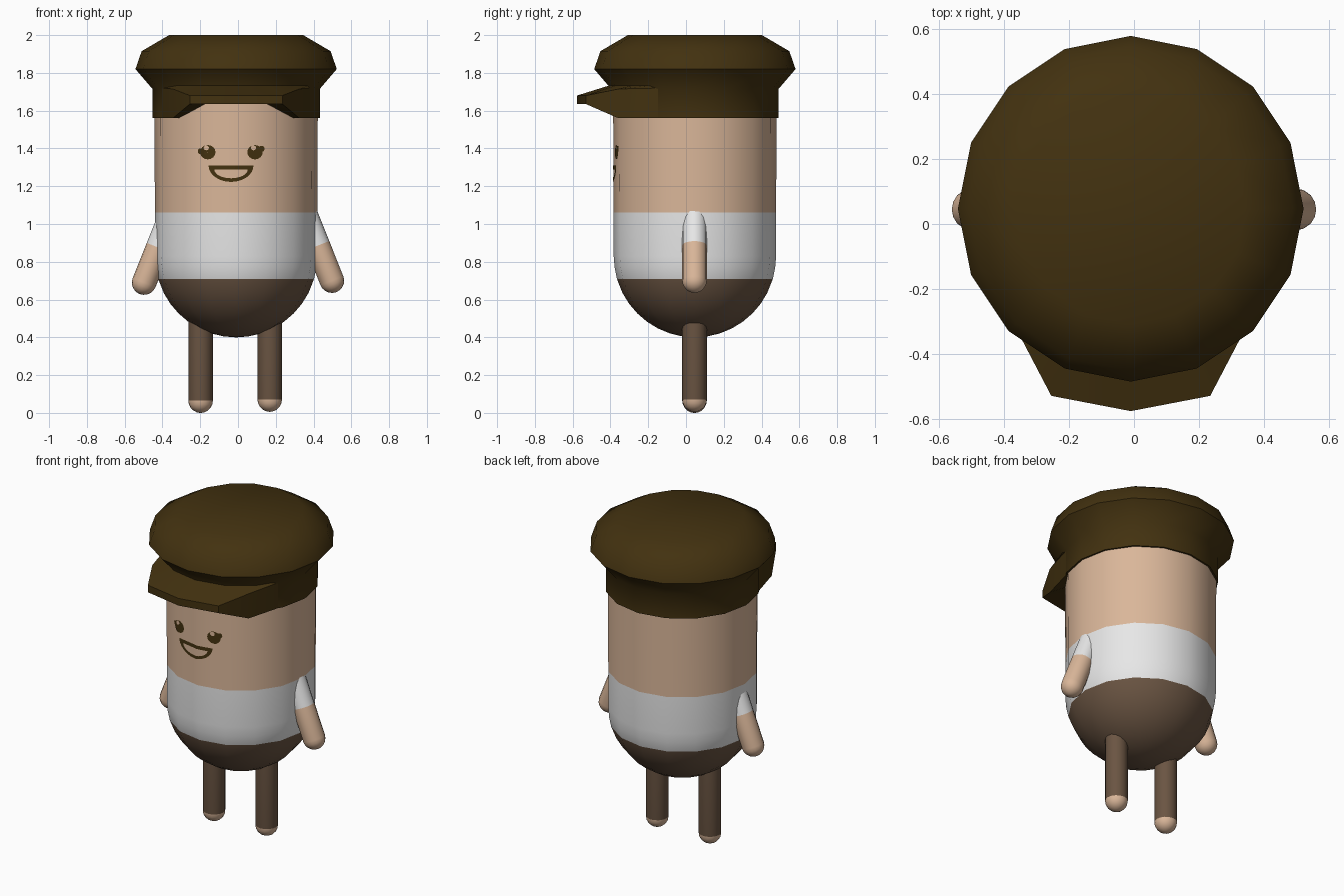
import bpy, bmesh, math
from mathutils import Matrix

if "Cube" in bpy.data.objects:
    bpy.data.objects.remove(bpy.data.objects["Cube"])

CX, CY, R, SIDES = -0.01, 0.047, 0.43, 16


def material(name, col):
    m = bpy.data.materials.new(name)
    m.diffuse_color = (*col, 1)
    m.use_nodes = True
    m.node_tree.nodes["Principled BSDF"].inputs["Base Color"].default_value = m.diffuse_color
    return m


SKIN = material("skin", (0.70, 0.47, 0.32))
WHITE = material("white_shirt", (0.82, 0.82, 0.82))
PANTS = material("brown_trousers", (0.145, 0.09, 0.055))
HAT = material("dark_brown", (0.055, 0.031, 0.005))


def finish(bm, name, mats, rule=None, matrix=None, smooth=None, recalc=True):
    if recalc:
        bmesh.ops.recalc_face_normals(bm, faces=bm.faces)
    if rule:
        for f in bm.faces:
            f.material_index = rule(f.calc_center_median().z)
    if matrix:
        bm.transform(matrix)
    me = bpy.data.meshes.new(name)
    bm.to_mesh(me)
    bm.free()
    for m in mats:
        me.materials.append(m)
    ob = bpy.data.objects.new(name, me)
    bpy.context.collection.objects.link(ob)
    if smooth:
        bpy.ops.object.select_all(action='DESELECT')
        bpy.context.view_layer.objects.active = ob
        ob.select_set(True)
        bpy.ops.object.shade_smooth_by_angle(angle=math.radians(smooth))
    return ob


def lathe(profile, sides=SIDES):
    """Closed solid of revolution around z from (radius, height) points."""
    bm = bmesh.new()
    rings = []
    for r, z in profile:
        rings.append([bm.verts.new((r * math.sin(a), -r * math.cos(a), z))
                      for a in (2 * math.pi * i / sides for i in range(sides))])
    for lo, hi in zip(rings, rings[1:]):
        for i in range(sides):
            j = (i + 1) % sides
            bm.faces.new((lo[i], lo[j], hi[j], hi[i]))
    bm.faces.new(rings[0][::-1])
    bm.faces.new(rings[-1])
    return bm, rings


def dome(r, z, steps):
    """Lower hemisphere profile, centred at height z."""
    return [(max(r * math.sin(a), 0.004), z - r * math.cos(a))
            for a in (math.pi / 2 * i / steps for i in range(steps + 1))]


# Body: rounded bottom, coloured in bands by height
low = [p for p in dome(R, 0.83, 10) if p[1] < 0.69]
profile = low + [(0.413, 0.71), (0.425, 0.77), (R, 0.83), (R, 1.06), (R + 0.003, 1.72)]
bm, _ = lathe(profile)
finish(bm, "body", [PANTS, WHITE, SKIN],
       lambda z: 0 if z < 0.71 else (1 if z < 1.06 else 2),
       Matrix.Translation((CX, CY, 0)), 50)

# Legs and arms
r = 0.065
for side, s in (("left", -1), ("right", 1)):
    bm, _ = lathe(dome(r, 0, 5) + [(r, 0.50)])
    finish(bm, side + "_leg", [SKIN, PANTS], lambda z: 0 if z < 0 else 1,
           Matrix.Translation((-0.015 + 0.183 * s, 0.045, 0.068 + 0.003 * s)), 50)
    bm, _ = lathe(dome(r, 0, 5) + [(r, 0.20), (r, 0.38)])
    finish(bm, side + "_arm", [SKIN, WHITE], lambda z: 0 if z < 0.20 else 1,
           Matrix.Translation((0.497 * s, 0.045, 0.695 + 0.005 * s))
           @ Matrix.Rotation(-0.38 * s, 4, 'Y'), 50)

# Cap: band and puffed crown, with the band raised over the forehead
bm, rings = lathe([(0.425, 1.56), (0.443, 1.56), (0.443, 1.715),
                   (0.533, 1.82), (0.50, 1.915), (0.355, 2.0)])
for ring in rings[:2]:
    for i in (-1, 0, 1):
        ring[i].co.z = 1.635
finish(bm, "cap", [HAT], None, Matrix.Translation((CX, CY, 0)), 55)

# Visor: rim walls, sloping top and arched underside
rim = [(0.40, -0.165, 1.56, 1.72), (0.335, -0.405, 1.56, 1.715),
       (0.245, -0.577, 1.635, 1.68)]
rim = [(-x, y, a, b) for x, y, a, b in rim] + [(0, -0.624, 1.635, 1.68)] + rim[::-1]
bm = bmesh.new()
bot = [bm.verts.new((x, y, a)) for x, y, a, b in rim]
top = [bm.verts.new((x, y, b)) for x, y, a, b in rim]
inner_lo, inner_hi = [], []
for i in range(7):
    a = math.radians(-67.5 + 22.5 * i)
    z = 1.635 if 2 <= i <= 4 else 1.56
    x, y = 0.432 * math.sin(a), -0.432 * math.cos(a)
    inner_lo.append(bm.verts.new((x, y, z)))
    inner_hi.append(bm.verts.new((x, y, 1.74)))
for i in range(6):
    bm.faces.new((bot[i], bot[i + 1], top[i + 1], top[i]))
    bm.faces.new((top[i], top[i + 1], inner_hi[i + 1], inner_hi[i]))
    bm.faces.new((bot[i + 1], bot[i], inner_lo[i], inner_lo[i + 1]))
finish(bm, "cap_visor", [HAT], None, Matrix.Translation((CX, CY, 0)), 30)


# Face details, laid on the faceted body front
def on_face(x, z, lift):
    d = abs(x - CX)
    k = R * math.sin(math.pi / 8)
    t1, t2 = math.tan(math.pi / 16), math.tan(3 * math.pi / 16)
    return (x, CY - R - lift + t1 * min(d, k) + t2 * max(d - k, 0), z)


def strips(name, loops, mat, lift):
    """Fill between successive closed loops of (x, z) points."""
    bm = bmesh.new()
    vs = [[bm.verts.new(on_face(x, z, lift)) for x, z in lp] for lp in loops]
    n = len(vs[0])
    for a, b in zip(vs, vs[1:]):
        for i in range(n):
            j = (i + 1) % n
            f = bm.faces.new((a[i], a[j], b[j], b[i]))
            f.normal_update()
            if f.normal.y > 0:
                f.normal_flip()
    finish(bm, name, [mat], recalc=False)


def disc(name, x, z, rx, rz, mat, lift):
    loops = [[(x + k * rx * math.cos(a), z + k * rz * math.sin(a))
              for a in (2 * math.pi * i / 16 for i in range(16))]
             for k in (1, 0.75, 0.5, 0.25, 0.01)]
    strips(name, loops, mat, lift)


for side, x, lx, lz in (("left", -0.16, -0.197, 1.385), ("right", 0.09, 0.125, 1.398)):
    disc(side + "_eye", x, 1.38, 0.041, 0.038, HAT, 0.005)
    disc(side + "_eyelash", lx, lz, 0.016, 0.016, HAT, 0.004)
    disc(side + "_eye_glint", x - 0.008, 1.403, 0.014, 0.013, SKIN, 0.007)


def smile(w, top_z, depth):
    arc = [(-0.037 - w * math.cos(a), top_z - depth * math.sin(a))
           for a in (math.pi * i / 16 for i in range(17))]
    line = [(-0.037 + w * (1 - 2 * i / 10), top_z) for i in range(1, 10)]
    return arc + line


strips("mouth", [smile(0.119, 1.31, 0.087), smile(0.088, 1.288, 0.046)], HAT, 0.005)
